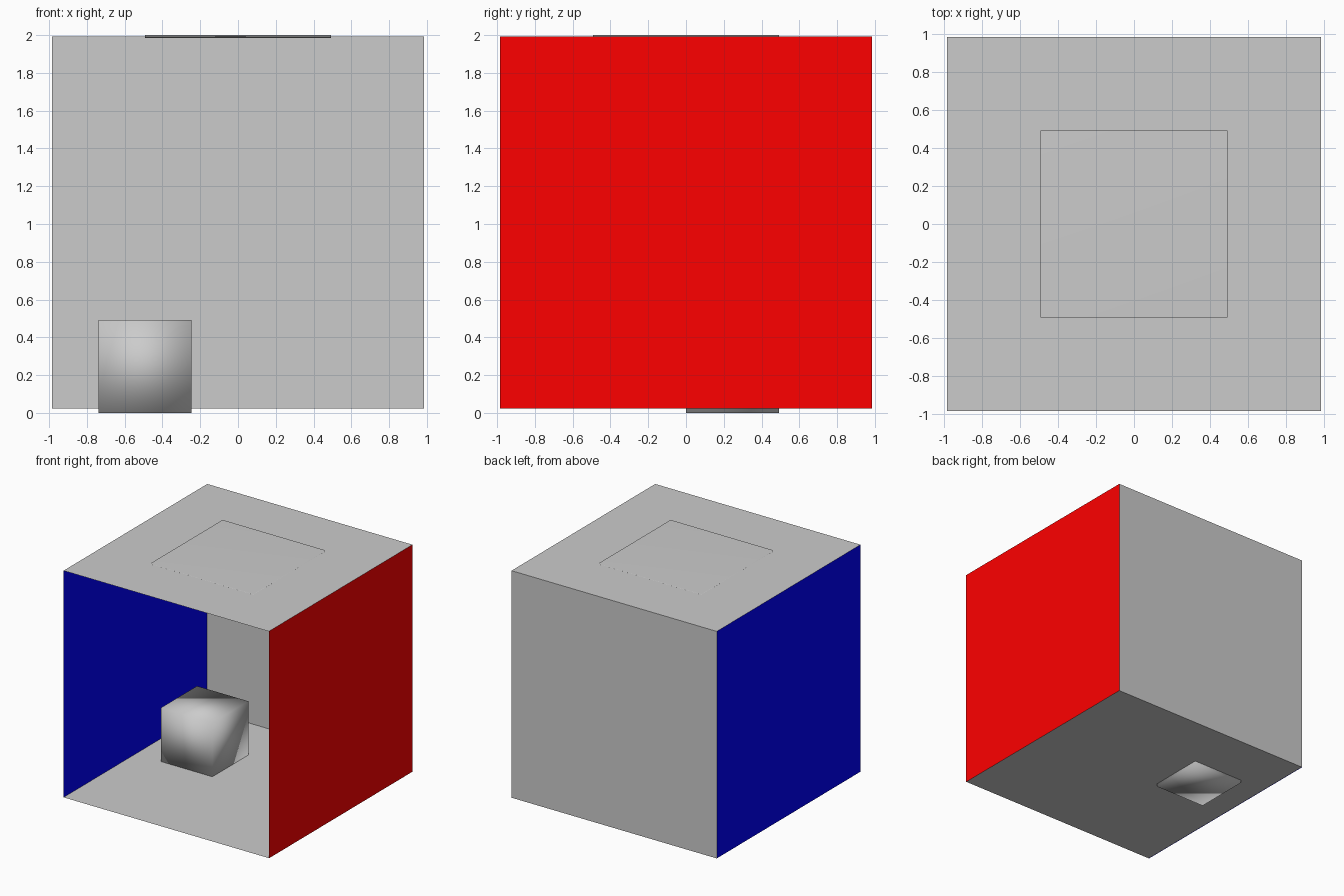
import bpy
from math import pi

if "Cube" in bpy.data.objects:
    bpy.data.objects.remove(bpy.data.objects["Cube"])

S = 0.985            # half width of the room
MID = 1.007          # height of the room centre


def colour(name, rgb):
    mat = bpy.data.materials.new(name)
    mat.diffuse_color = (*rgb, 1)
    mat.use_nodes = True
    mat.node_tree.nodes["Principled BSDF"].inputs["Base Color"].default_value = mat.diffuse_color
    return mat


def wall(name, loc, rot=(0, 0, 0), mat=None):
    bpy.ops.mesh.primitive_plane_add(size=2 * S, location=loc, rotation=rot)
    ob = bpy.context.object
    ob.name = name
    if mat:
        ob.data.materials.append(mat)


def smooth_block(name, loc, size):
    bpy.ops.mesh.primitive_cube_add(size=1, location=loc)
    ob = bpy.context.object
    ob.name = name
    ob.scale = size
    bpy.ops.object.shade_smooth()   # the blocks have blended corner normals


# Room shell: thin sheets, open at the front
wall("floor", (0, 0, MID - S + 0.003))
wall("ceiling", (0, 0, MID + S))
wall("back_wall", (0, S, MID), (pi / 2, 0, 0))
wall("left_wall", (-S, 0, MID), (0, pi / 2, 0), colour("blue", (0, 0, 1)))
wall("right_wall", (S, 0, MID), (0, pi / 2, 0), colour("red", (1, 0, 0)))

# Ceiling light panel and the block sunk slightly through the floor
smooth_block("ceiling_light", (0, 0, 1.992), (S, S, 0.016))
smooth_block("block", (-S / 2, S / 4, S / 4), (S / 2, S / 2, S / 2))
